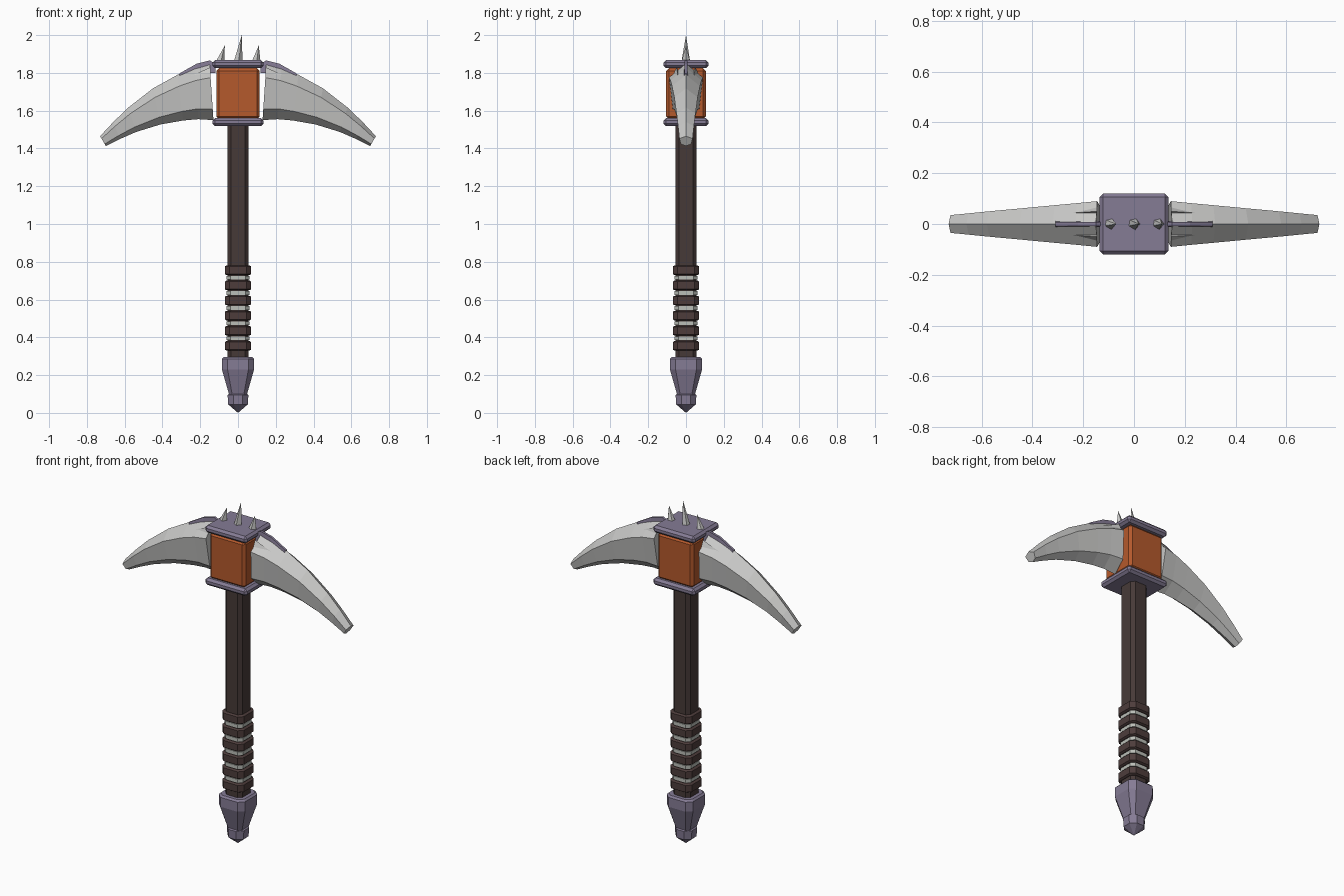
import bpy, bmesh
from mathutils import Vector

cube = bpy.data.objects.get("Cube")
if cube:
    bpy.data.objects.remove(cube)


def material(name, r, g, b):
    m = bpy.data.materials.new(name)
    m.use_nodes = True
    m.diffuse_color = (r, g, b, 1)
    node = next(n for n in m.node_tree.nodes if n.type == 'BSDF_PRINCIPLED')
    node.inputs["Base Color"].default_value = (r, g, b, 1)
    return m


STEEL = material("pale steel", 0.58, 0.58, 0.57)
PURPLE = material("purple iron", 0.235, 0.2, 0.3)
ORANGE = material("burnt orange", 0.46, 0.1, 0.025)
WOOD = material("dark wood", 0.062, 0.042, 0.039)
LEATHER = material("dark leather", 0.075, 0.046, 0.044)
CORD = material("pale cord", 0.5, 0.52, 0.48)


def loft(name, rings, mat):
    """Skin a list of equal-length point rings and cap both ends."""
    bm = bmesh.new()
    rows = [[bm.verts.new(p) for p in ring] for ring in rings]
    n = len(rows[0])
    for a, b in zip(rows, rows[1:]):
        for i in range(n):
            j = (i + 1) % n
            bm.faces.new((a[i], a[j], b[j], b[i]))
    bm.faces.new(rows[0])
    bm.faces.new(rows[-1])
    bmesh.ops.remove_doubles(bm, verts=bm.verts, dist=0.0005)
    bmesh.ops.recalc_face_normals(bm, faces=bm.faces)
    me = bpy.data.meshes.new(name)
    bm.to_mesh(me)
    bm.free()
    me.materials.append(mat)
    ob = bpy.data.objects.new(name, me)
    bpy.context.collection.objects.link(ob)
    return ob


def eight_sided(name, profile, mat, flat=0.65):
    """Upright chamfered-square post from (half width, height) pairs."""
    rings = []
    for r, z in profile:
        c = r * flat
        rings.append([(r, -c, z), (r, c, z), (c, r, z), (-c, r, z),
                      (-r, c, z), (-r, -c, z), (-c, -r, z), (c, -r, z)])
    return loft(name, rings, mat)


def box(name, half, z0, z1, mat, bevel):
    x, y = half
    rings = [[(x, -y, z), (x, y, z), (-x, y, z), (-x, -y, z)] for z in (z0, z1)]
    ob = loft(name, rings, mat)
    mod = ob.modifiers.new("chamfer", 'BEVEL')
    mod.width = bevel
    mod.segments = 1
    return ob


# Handle, grip and pommel
eight_sided("handle", [(0.055, 0.2), (0.055, 1.53)], WOOD)
for i in range(6):
    z = 0.355 + i * 0.08
    eight_sided("grip_band", [(0.062, z - 0.025), (0.07, z - 0.02),
                              (0.07, z + 0.02), (0.062, z + 0.025)], LEATHER)
    if i < 5:
        eight_sided("grip_cord", [(0.06, z + 0.03), (0.06, z + 0.05)], CORD)
eight_sided("pommel", [(0.075, 0.295), (0.085, 0.285), (0.085, 0.23),
                       (0.045, 0.09)], PURPLE)
eight_sided("pommel_tip", [(0.042, 0.105), (0.055, 0.095), (0.052, 0.045),
                           (0.0, 0.0)], PURPLE, 0.45)

# Head block between two collars
box("head_block", (0.115, 0.105), 1.555, 1.825, ORANGE, 0.015)
box("lower_collar", (0.135, 0.12), 1.518, 1.56, PURPLE, 0.013)
box("upper_collar", (0.135, 0.12), 1.825, 1.867, PURPLE, 0.013)

# Spikes on the upper collar
for x, tip, lean in ((-0.095, 1.945, 0.025), (0.0, 2.0, 0.02), (0.095, 1.945, 0.015)):
    base = [(0.024, 0), (0.008, 0.022), (-0.018, 0.016), (-0.022, -0.008), (0.004, -0.024)]
    loft("spike", [[(x + a, b, 1.86) for a, b in base],
                   [(x + lean, 0, tip)] * 5], STEEL)

# Curved blades: top edge, bottom edge and half width at each station
STATIONS = [((0.15, 1.85), (0.13, 1.55), 0.09),
            ((0.23, 1.828), (0.21, 1.555), 0.082),
            ((0.32, 1.79), (0.29, 1.548), 0.074),
            ((0.45, 1.718), (0.41, 1.527), 0.062),
            ((0.58, 1.617), (0.54, 1.487), 0.05),
            ((0.66, 1.54), (0.625, 1.45), 0.042),
            ((0.73, 1.465), (0.70, 1.413), 0.035)]


def blade_ring(side, top, bottom, w):
    t = Vector((side * top[0], 0, top[1]))
    b = Vector((side * bottom[0], 0, bottom[1]))
    upper, lower = t.lerp(b, 0.25), t.lerp(b, 0.8)
    out = Vector((0, w, 0))
    return [t, upper + out, lower + out * 0.78, b, lower - out * 0.78, upper - out]


for side, label in ((1, "left"), (-1, "right")):
    loft(label + "_blade", [blade_ring(side, *s) for s in STATIONS], STEEL)

    # Thin crest along the top of the blade
    crest = [(0.12, 1.85, 1.8), (0.15, 1.866, 1.8), (0.22, 1.848, 1.8), (0.31, 1.797, 1.785)]
    loft(label + "_crest", [[(side * x, -0.011, lo), (side * x, 0.011, lo),
                             (side * x, 0.007, hi), (side * x, -0.007, hi)]
                            for x, hi, lo in crest], PURPLE)

    # Slim ribs on both shoulders of the blade
    for y in (-1, 1):
        loft(label + "_rib", [[(side * 0.145, y * 0.035, 1.80), (side * 0.145, y * 0.068, 1.79),
                               (side * 0.145, y * 0.05, 1.83)],
                              [(side * 0.29, y * 0.04, 1.765)] * 3], STEEL)
